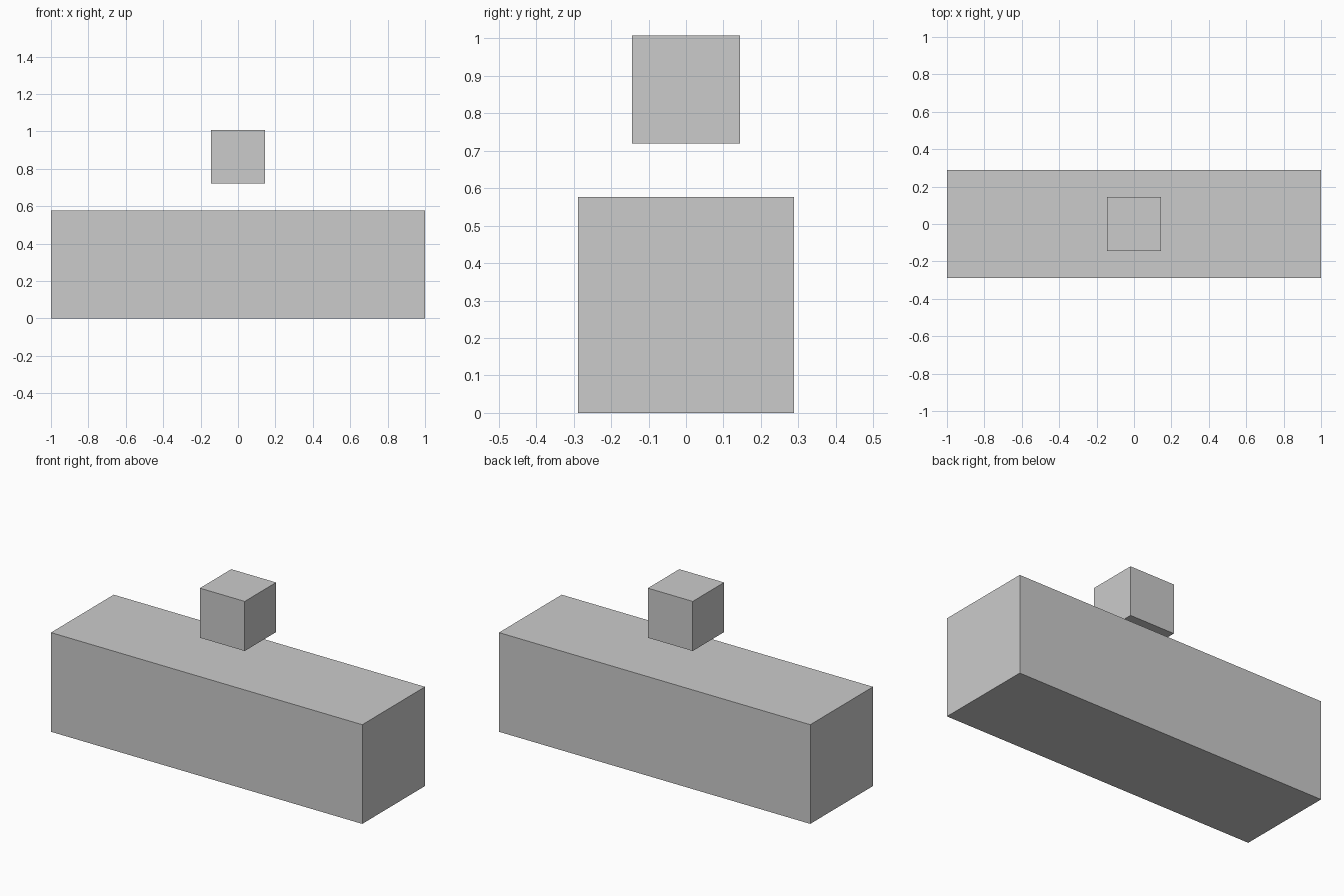
import bpy

if "Cube" in bpy.data.objects:
    bpy.data.objects.remove(bpy.data.objects["Cube"])


def box(name, size, bottom):
    """Add a box centred on x and y, with its underside at the given height."""
    bpy.ops.mesh.primitive_cube_add(size=1, location=(0, 0, bottom + size[2] / 2))
    obj = bpy.context.object
    obj.name = name
    obj.scale = size
    bpy.ops.object.transform_apply(location=False, rotation=False, scale=True)
    return obj


UNIT = 0.288

# Long base block
box("base_block", (2.0, 2 * UNIT, 2 * UNIT), 0)

# Small cube floating above the middle of the base
box("floating_cube", (UNIT, UNIT, UNIT), 2.5 * UNIT)
